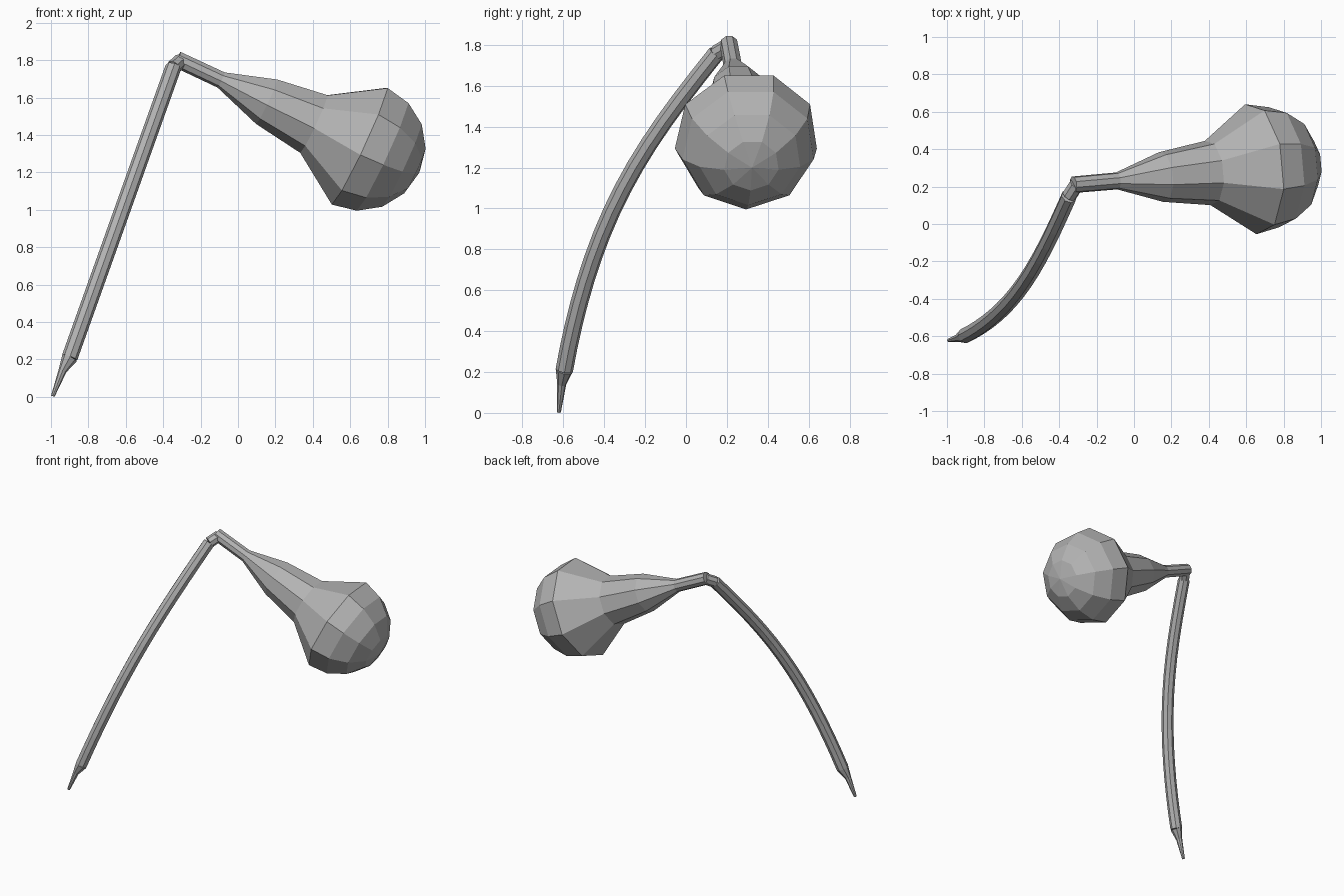
import bpy, bmesh, math
from mathutils import Vector

cube = bpy.data.objects.get("Cube")
if cube:
    bpy.data.objects.remove(cube, do_unlink=True)

grey = bpy.data.materials.new("plain_grey")
grey.use_nodes = True
color = (0.45, 0.45, 0.45, 1)
grey.diffuse_color = color
grey.node_tree.nodes["Principled BSDF"].inputs["Base Color"].default_value = color


def loft(name, centres, radii, sides, reference):
    """Skin polygon rings along a path; the first corner points at reference."""
    pts = [Vector(c) for c in centres]
    bm = bmesh.new()
    rings = []
    for i, (p, r) in enumerate(zip(pts, radii)):
        before, after = pts[max(i - 1, 0)], pts[min(i + 1, len(pts) - 1)]
        axis = (after - before).normalized()
        ref = Vector(reference)
        u = (ref - axis * ref.dot(axis)).normalized()
        v = axis.cross(u)
        if r == 0:
            rings.append([bm.verts.new(p)])
            continue
        angles = [math.tau * k / sides for k in range(sides)]
        rings.append([bm.verts.new(p + r * (u * math.cos(a) + v * math.sin(a)))
                      for a in angles])
    for a, b in zip(rings, rings[1:]):
        for k in range(sides):
            n = (k + 1) % sides
            if len(b) == 1:
                bm.faces.new((a[k], a[n], b[0]))
            else:
                bm.faces.new((a[k], a[n], b[n], b[k]))
    for ring in (rings[0], rings[-1]):
        if len(ring) > 1:
            bm.faces.new(ring)
    bmesh.ops.recalc_face_normals(bm, faces=bm.faces[:])
    mesh = bpy.data.meshes.new(name)
    bm.to_mesh(mesh)
    bm.free()
    mesh.materials.append(grey)
    obj = bpy.data.objects.new(name, mesh)
    bpy.context.collection.objects.link(obj)
    return obj


# Bulb: flared neck followed by a faceted hemisphere
start = Vector((-0.325, 0.21, 1.805))
axis = Vector((0.975, 0.085, -0.456)).normalized()
profile = [(0, 0.045), (0.26, 0.046), (0.53, 0.135), (0.81, 0.175)]
equator, radius = 1.08, 0.354
for step in range(5):
    a = step * math.pi / 8
    profile.append((equator + radius * math.sin(a),
                    radius * math.cos(a) if step < 4 else 0))
loft("bulb", [start + axis * t for t, r in profile],
     [r for t, r in profile], 9, (0, 0, -1))

# Stem: curved rod that bows toward the front
bow = [(-0.595, 0.21), (-0.545, 0.45), (-0.44, 0.8), (-0.275, 1.16),
       (-0.075, 1.47), (0.145, 1.755)]


def bow_y(z):
    """Smooth interpolation through the bow points."""
    total = 0
    for i, (yi, zi) in enumerate(bow):
        w = yi
        for j, (yj, zj) in enumerate(bow):
            if i != j:
                w *= (z - zj) / (zi - zj)
        total += w
    return total


rows = 14
heights = [0.21 + 1.55 * i / rows for i in range(rows + 1)]
path = [(-0.9 + 0.357 * (z - 0.21), bow_y(z), z) for z in heights]
loft("stem", path, [0.043] * len(path), 8, (0, -1, 0))

# Pointed tip below the stem
loft("stem_tip", [(-0.99, -0.622, 0.004), (-0.938, -0.608, 0.14), path[0]],
     [0.01, 0.022, 0.043], 8, (0, -1, 0))

# Short joint between the stem and the neck
loft("joint", [path[-1], start + axis * 0.02], [0.04, 0.04], 8, (1, 0, 0))
